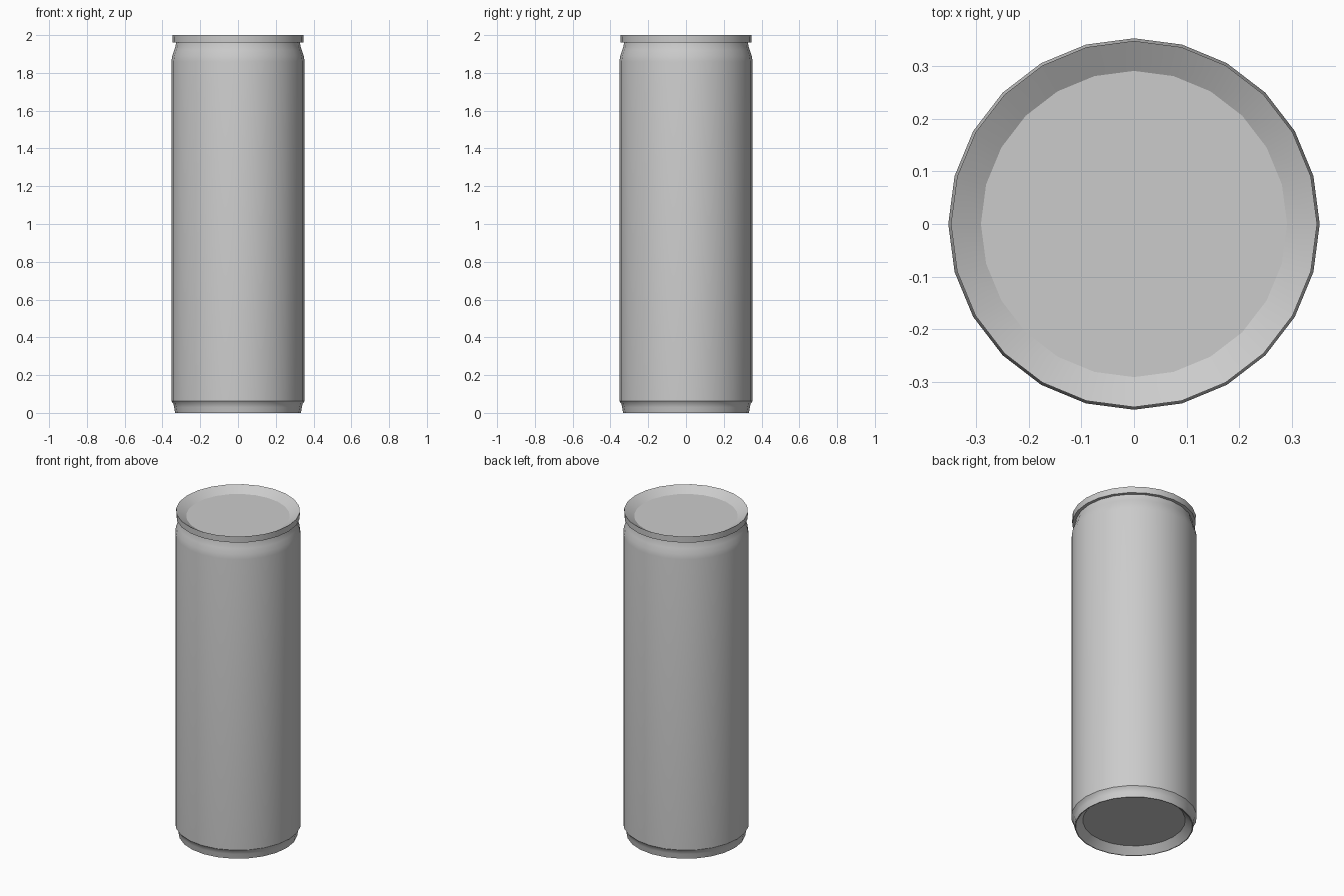
import bpy, bmesh, math

SIDES = 24

cube = bpy.data.objects.get("Cube")
if cube:
    bpy.data.objects.remove(cube, do_unlink=True)

# Single plain metal colour
metal = bpy.data.materials.new("light grey metal")
metal.use_nodes = True
colour = (0.6, 0.6, 0.6, 1.0)
metal.diffuse_color = colour
metal.node_tree.nodes["Principled BSDF"].inputs["Base Color"].default_value = colour


def lathe(name, profile, cap_start=False, cap_end=False):
    """Revolve an (r, z) profile around z, optionally closing its ends with flat discs."""
    bm = bmesh.new()
    rings = []
    for r, z in profile:
        angles = [math.tau * i / SIDES for i in range(SIDES)]
        rings.append([bm.verts.new((r * math.cos(a), r * math.sin(a), z)) for a in angles])
    for low, high in zip(rings, rings[1:]):
        for i in range(SIDES):
            j = (i + 1) % SIDES
            bm.faces.new((low[i], low[j], high[j], high[i]))
    if cap_start:
        bm.faces.new(list(reversed(rings[0])))
    if cap_end:
        bm.faces.new(rings[-1])
    mesh = bpy.data.meshes.new(name)
    bm.to_mesh(mesh)
    bm.free()
    mesh.materials.append(metal)
    obj = bpy.data.objects.new(name, mesh)
    bpy.context.collection.objects.link(obj)
    bpy.ops.object.select_all(action="DESELECT")
    obj.select_set(True)
    bpy.context.view_layer.objects.active = obj
    bpy.ops.object.shade_smooth_by_angle(angle=math.radians(28))
    return obj


# Body: recessed base, foot, straight wall and tapered neck
lathe("can_body", [
    (0.288, 0.04), (0.328, 0.0), (0.333, 0.0),      # recessed base and foot
    (0.338, 0.03), (0.342, 0.048), (0.353, 0.062),  # flare up to the wall
    (0.353, 1.86), (0.348, 1.89), (0.338, 1.92),    # wall and shoulder
    (0.331, 1.94), (0.328, 1.962),                  # neck
], cap_start=True)

# Lid: overhanging rim with a sloped, sunken panel
lathe("lid", [
    (0.328, 1.962), (0.347, 1.962), (0.348, 2.0), (0.291, 1.966),
], cap_end=True)
